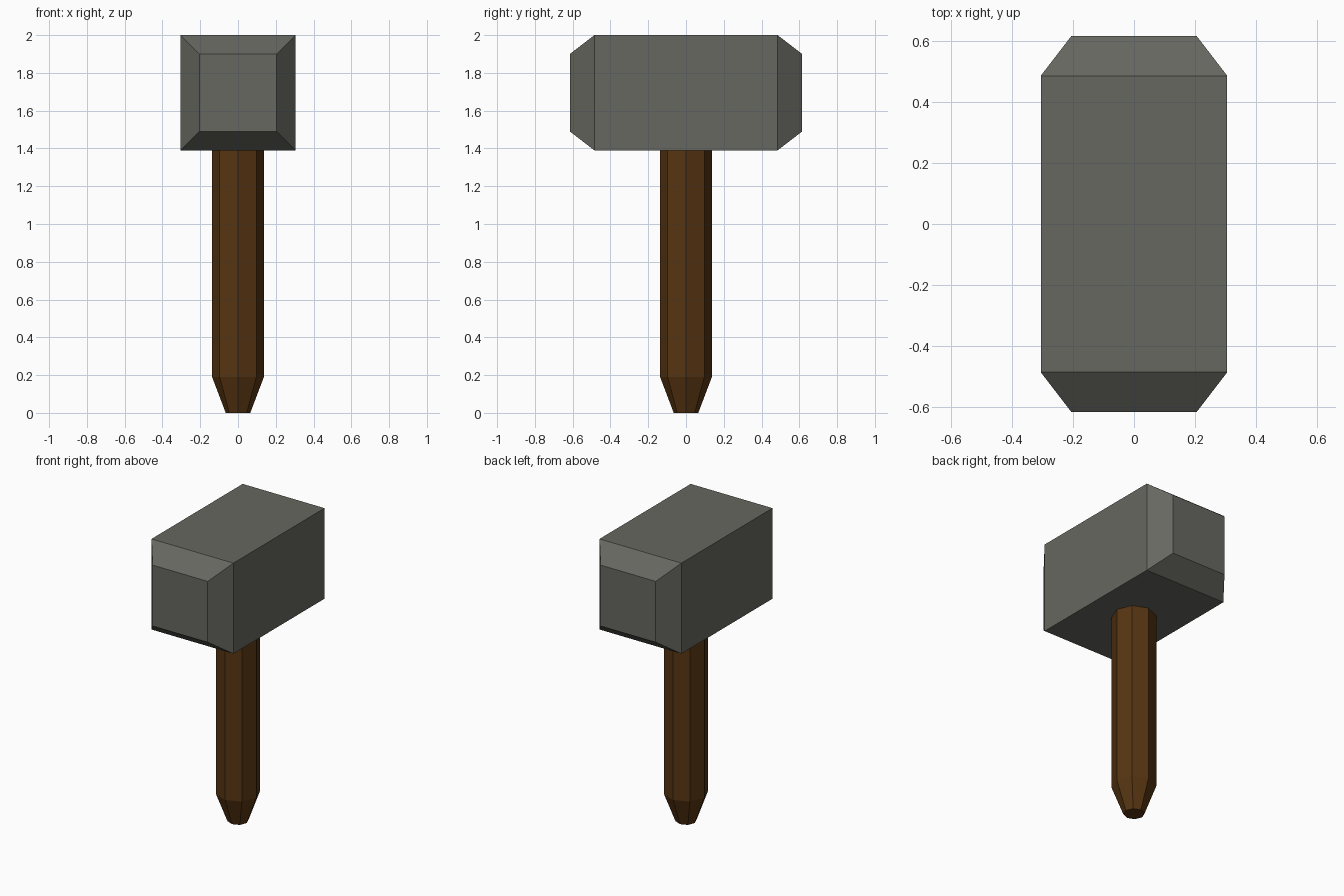
import bpy, bmesh, math

if "Cube" in bpy.data.objects:
    bpy.data.objects.remove(bpy.data.objects["Cube"])


def material(name, rgb):
    mat = bpy.data.materials.new(name)
    mat.diffuse_color = (*rgb, 1.0)
    mat.use_nodes = True
    mat.node_tree.nodes["Principled BSDF"].inputs["Base Color"].default_value = mat.diffuse_color
    return mat


def loft(name, rings, mat):
    """Join matching rings of points with flat quads and cap both ends."""
    bm = bmesh.new()
    loops = [[bm.verts.new(p) for p in ring] for ring in rings]
    n = len(loops[0])
    for a, b in zip(loops, loops[1:]):
        for i in range(n):
            j = (i + 1) % n
            bm.faces.new((a[i], a[j], b[j], b[i]))
    bm.faces.new(loops[0][::-1])
    bm.faces.new(loops[-1])
    bmesh.ops.recalc_face_normals(bm, faces=bm.faces)
    mesh = bpy.data.meshes.new(name)
    bm.to_mesh(mesh)
    bm.free()
    mesh.materials.append(mat)
    obj = bpy.data.objects.new(name, mesh)
    bpy.context.collection.objects.link(obj)
    return obj


def octagon(r, z):
    return [(r * math.cos(k * math.pi / 4), r * math.sin(k * math.pi / 4), z)
            for k in range(8)]


def square(half, y, z_mid=1.695):
    return [(sx * half, y, z_mid + sz * half)
            for sx, sz in ((-1, -1), (1, -1), (1, 1), (-1, 1))]


stone = material("dark grey stone", (0.135, 0.135, 0.118))
wood = material("dark brown wood", (0.095, 0.035, 0.006))

# Eight-sided handle with a tapered foot, running up into the head
loft("handle", [octagon(0.065, 0.0), octagon(0.137, 0.19), octagon(0.137, 1.40)], wood)

# Block head with sloped ends on both striking faces
loft("hammer_head", [square(0.205, -0.615), square(0.305, -0.485),
                     square(0.305, 0.485), square(0.205, 0.615)], stone)
